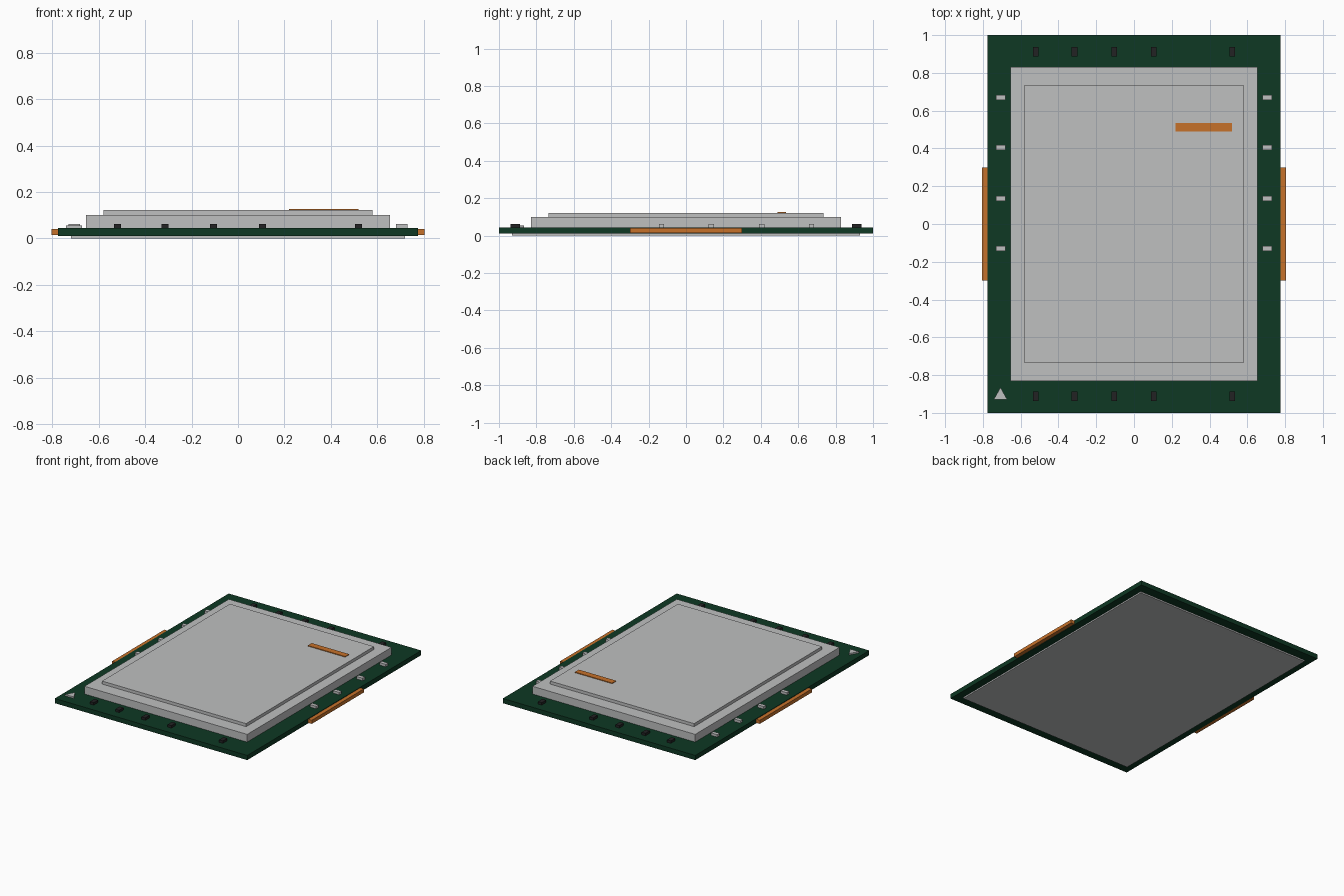
import bpy
import bmesh

cube = bpy.data.objects.get("Cube")
if cube:
    bpy.data.objects.remove(cube, do_unlink=True)


def material(name, rgb):
    mat = bpy.data.materials.new(name)
    mat.use_nodes = True
    colour = (*rgb, 1.0)
    mat.diffuse_color = colour
    mat.node_tree.nodes["Principled BSDF"].inputs["Base Color"].default_value = colour
    return mat


green = material("board_green", (0.0044, 0.04, 0.017))
silver = material("silver_grey", (0.52, 0.525, 0.53))
copper = material("copper_orange", (0.565, 0.165, 0.023))
black = material("chip_black", (0.016, 0.016, 0.017))


def prism(name, outline, z0, z1, mat):
    """Extrude a flat outline from z0 up to z1."""
    bm = bmesh.new()
    base = bm.faces.new([bm.verts.new((x, y, z0)) for x, y in outline])
    top = bmesh.ops.extrude_face_region(bm, geom=[base])["geom"]
    for v in top:
        if isinstance(v, bmesh.types.BMVert):
            v.co.z = z1
    bmesh.ops.recalc_face_normals(bm, faces=bm.faces)
    mesh = bpy.data.meshes.new(name)
    bm.to_mesh(mesh)
    bm.free()
    mesh.materials.append(mat)
    obj = bpy.data.objects.new(name, mesh)
    bpy.context.collection.objects.link(obj)
    return obj


def box(name, x, y, width, depth, z0, z1, mat):
    w, d = width / 2, depth / 2
    outline = [(x - w, y - d), (x + w, y - d), (x + w, y + d), (x - w, y + d)]
    return prism(name, outline, z0, z1, mat)


BOARD_TOP = 0.044
PART_TOP = 0.062

# Contact plate, circuit board and stepped metal lid
box("contact_plate", 0, 0, 1.44, 1.86, 0, 0.01, silver)
box("circuit_board", 0, 0, 1.55, 2.0, 0.01, BOARD_TOP, green)
box("lid_base", 0, 0, 1.31, 1.66, BOARD_TOP, 0.1, silver)
box("lid_top", 0, 0, 1.16, 1.47, 0.1, 0.122, silver)
box("lid_marking", 0.37, 0.512, 0.3, 0.045, 0.122, 0.127, copper)

# Side tabs and small silver components
for side, label in ((-1, "right"), (1, "left")):
    box(f"side_tab_{label}", side * 0.789, 0, 0.03, 0.6, 0.014, 0.04, copper)
    for i, y in enumerate((-0.13, 0.135, 0.405, 0.67)):
        box(f"capacitor_{label}_{i + 1}", side * 0.705, y, 0.05, 0.027,
            BOARD_TOP, PART_TOP, silver)

# Rows of black chips along the front and back
for side, label in ((-1, "front"), (1, "back")):
    for i, x in enumerate((-0.52, -0.315, -0.105, 0.105, 0.52)):
        box(f"chip_{label}_{i + 1}", x, side * 0.913, 0.03, 0.05,
            BOARD_TOP, PART_TOP, black)

# Orientation triangle in the front corner
prism("corner_triangle", [(-0.742, -0.928), (-0.672, -0.928), (-0.707, -0.865)],
      BOARD_TOP, 0.055, silver)
